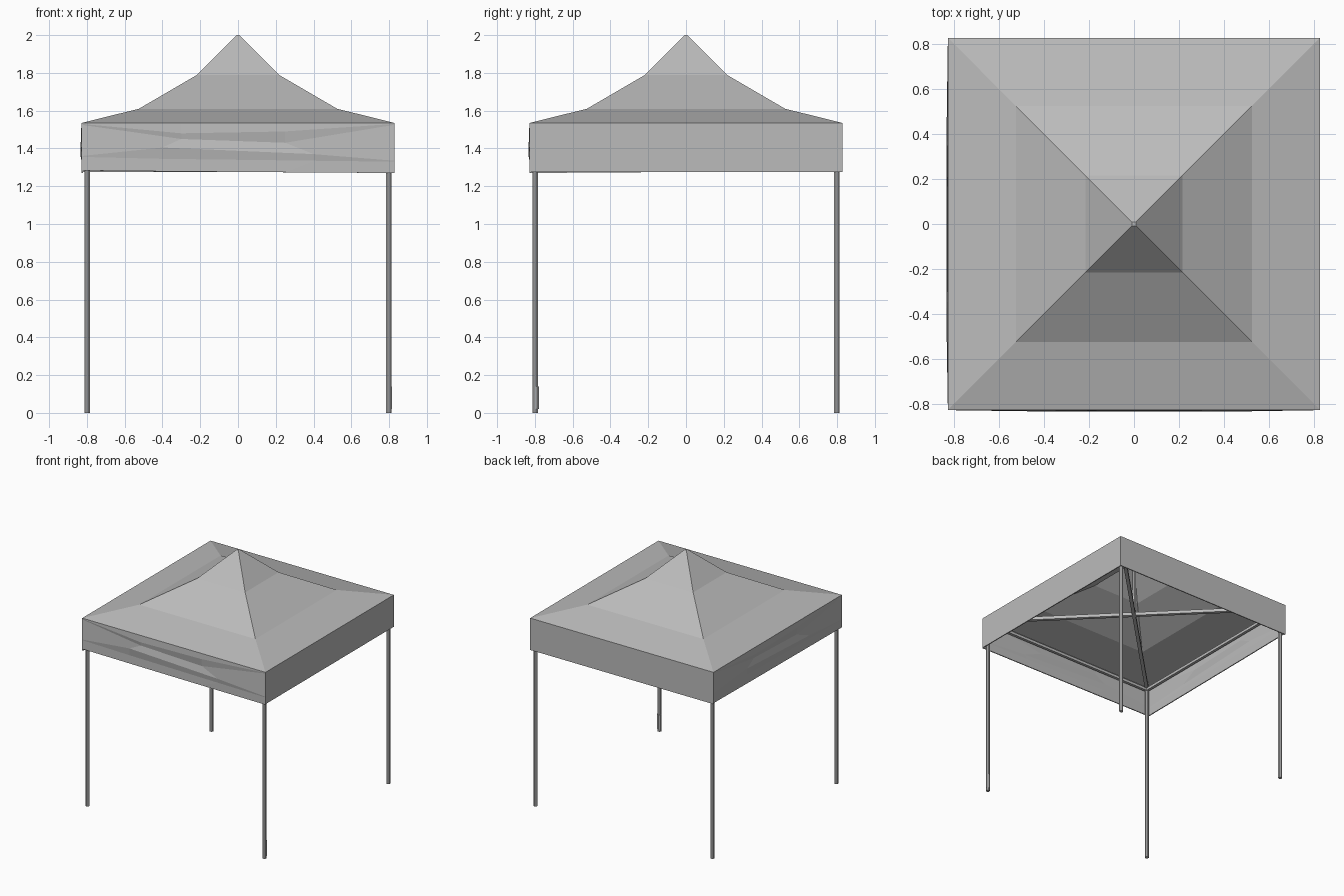
import bpy, bmesh, math
from mathutils import Vector, Matrix

cube = bpy.data.objects.get("Cube")
if cube:
    bpy.data.objects.remove(cube, do_unlink=True)


def material(name, value):
    m = bpy.data.materials.new(name)
    m.use_nodes = True
    colour = (value, value, value, 1)
    m.diffuse_color = colour
    m.node_tree.nodes["Principled BSDF"].inputs["Base Color"].default_value = colour
    return m


GREY = material("neutral grey", 0.5)
HALF, EAVE, HEM, POST = 0.828, 1.535, 1.275, 0.799


def add_object(name, bm, thickness=0):
    mesh = bpy.data.meshes.new(name)
    bm.to_mesh(mesh)
    bm.free()
    mesh.materials.append(GREY)
    ob = bpy.data.objects.new(name, mesh)
    bpy.context.collection.objects.link(ob)
    if thickness:
        mod = ob.modifiers.new("cloth thickness", 'SOLIDIFY')
        mod.thickness = thickness
        mod.offset = -1
    return ob


def tube(name, a, b, radius, sides=8):
    a, b = Vector(a), Vector(b)
    bm = bmesh.new()
    bmesh.ops.create_cone(bm, cap_ends=True, segments=sides, radius1=radius,
                          radius2=radius, depth=(b - a).length)
    bm.transform(Matrix.Rotation(math.pi / sides, 4, 'Z'))
    turn = (b - a).to_track_quat('Z', 'Y').to_matrix().to_4x4()
    bm.transform(Matrix.Translation((a + b) / 2) @ turn)
    return add_object(name, bm)


# Peaked roof: square rings stacked from eave to tip
bm = bmesh.new()
corners = [(-1, -1), (1, -1), (1, 1), (-1, 1)]
rings = [[bm.verts.new((x * r, y * r, z)) for x, y in corners]
         for r, z in [(HALF, EAVE), (0.525, 1.61), (0.216, 1.79), (0.008, 2.0)]]
for low, high in zip(rings, rings[1:]):
    for i in range(4):
        j = (i + 1) % 4
        bm.faces.new((low[i], low[j], high[j], high[i]))
bm.faces.new(rings[-1])
add_object("canopy_roof", bm, 0.008)

# Valance: hanging cloth, with sagging folds on two sides
FLAT = [[(-HALF, EAVE, 0), (HALF, EAVE, 0)], [(-HALF, HEM, 0), (HALF, HEM, 0)]]
FOLDED = [
    [(-HALF, EAVE, 0), (-0.3, EAVE, 0), (0.25, EAVE, 0), (HALF, EAVE, 0)],
    [(-HALF, 1.53, 0), (-0.3, 1.48, 0.003), (0.25, 1.49, 0.003), (HALF, 1.53, 0)],
    [(-HALF, 1.525, 0), (-0.3, 1.45, -0.004), (0.25, 1.43, -0.005), (HALF, 1.525, 0)],
    [(-HALF, 1.36, 0), (-0.4, 1.405, 0.006), (0.4, 1.37, 0.007), (HALF, 1.335, 0)],
    [(-HALF, 1.355, 0), (-0.4, 1.345, -0.002), (0.4, 1.335, 0), (HALF, 1.33, 0)],
    [(-HALF, 1.283, 0), (-0.3, 1.278, 0), (0.25, 1.274, 0), (HALF, 1.27, 0)],
]


def valance(name, rows, angle):
    bm = bmesh.new()
    grid = [[bm.verts.new((x, -HALF - out, z)) for x, z, out in row] for row in rows]
    for top, bottom in zip(grid, grid[1:]):
        for i in range(len(top) - 1):
            bm.faces.new((top[i], bottom[i], bottom[i + 1], top[i + 1]))
    bm.transform(Matrix.Rotation(math.radians(angle), 4, 'Z'))
    add_object(name, bm, 0.008)


valance("valance_front", FOLDED, 0)
valance("valance_left", FLAT, 90)
valance("valance_back", FLAT, 180)
valance("valance_right", FOLDED, -90)

# Legs and perimeter rails
names = ["front_right", "front_left", "back_left", "back_right"]
sides = ["front", "left", "back", "right"]
for i, (x, y) in enumerate(corners):
    nx, ny = corners[(i + 1) % 4]
    tube("leg_" + names[i], (x * POST, y * POST, 0), (x * POST, y * POST, 1.52), 0.016)
    tube("rail_" + sides[i], (x * POST, y * POST, 1.49), (nx * POST, ny * POST, 1.49),
         0.016, 4)

# Foot sleeve on one leg
tube("foot_sleeve", (POST, -POST + 0.004, 0.02), (POST, -POST + 0.004, 0.14), 0.017)

# Diagonal cross bars and the centre pole that lifts the tip
for i in range(2):
    x, y = corners[i]
    tube("cross_bar_" + names[i], (x * POST, y * POST, 1.51),
         (-x * POST, -y * POST, 1.51), 0.019, 4)
tube("centre_pole", (0, 0, 1.5), (0, 0, 1.95), 0.016)
